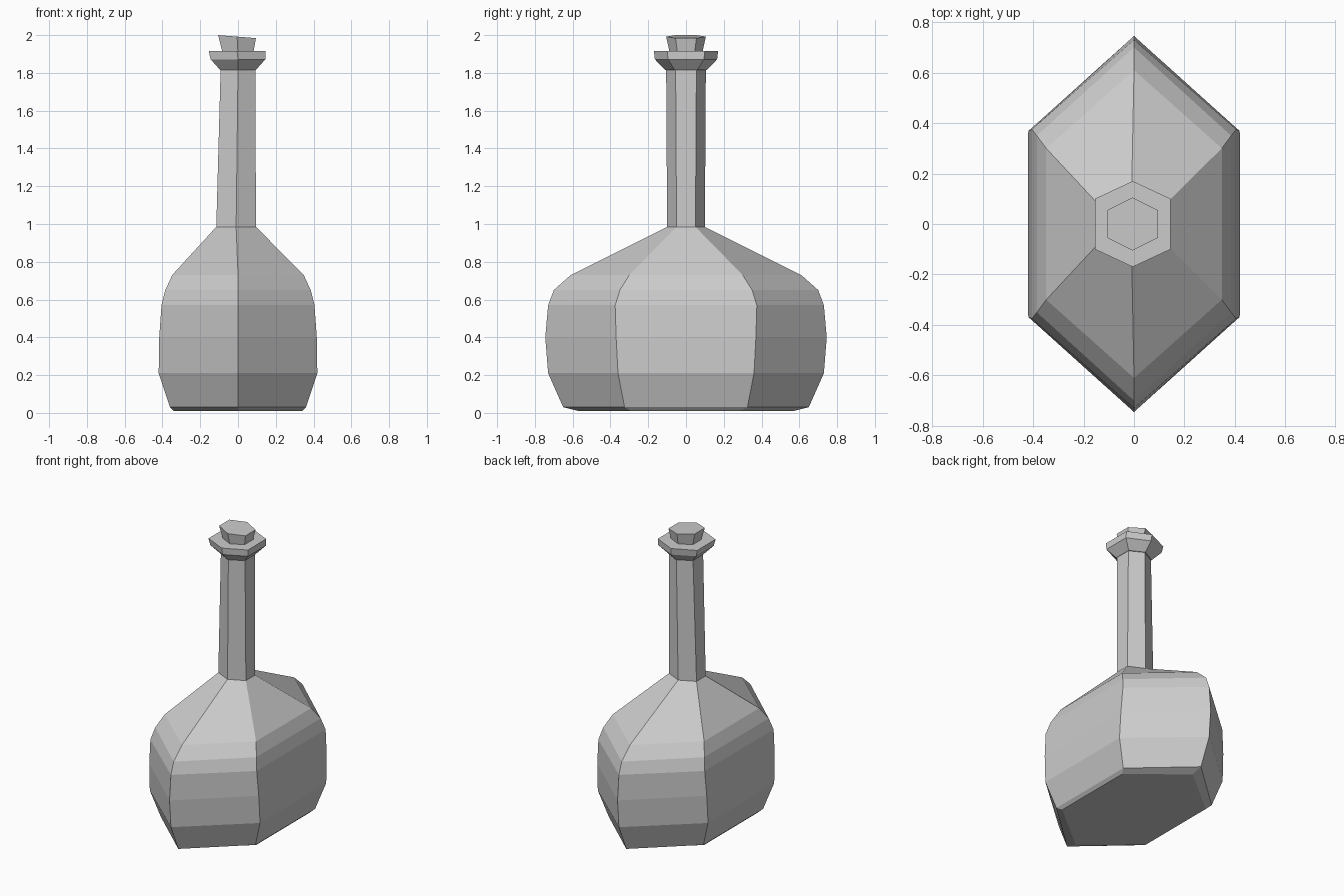
import bpy
import bmesh

cube = bpy.data.objects.get("Cube")
if cube:
    bpy.data.objects.remove(cube, do_unlink=True)

glass = bpy.data.materials.new("pale grey")
glass.use_nodes = True
grey = (0.6, 0.6, 0.6, 1)
glass.diffuse_color = grey
glass.node_tree.nodes["Principled BSDF"].inputs["Base Color"].default_value = grey


def hex_loft(name, rings):
    """Six-sided loft; ring = z, half width, point depth, corner depth, centre x, tilt."""
    bm = bmesh.new()
    loops = []
    for z, w, point, corner, cx, tilt in rings:
        outline = [(0, -point), (w, -corner), (w, corner),
                   (0, point), (-w, corner), (-w, -corner)]
        loops.append([bm.verts.new((cx + x, y, z + tilt * x)) for x, y in outline])
    for low, high in zip(loops, loops[1:]):
        for i in range(6):
            j = (i + 1) % 6
            bm.faces.new((low[i], low[j], high[j], high[i]))
    bm.faces.new(loops[0][::-1])
    bm.faces.new(loops[-1])
    mesh = bpy.data.meshes.new(name)
    bm.to_mesh(mesh)
    bm.free()
    mesh.materials.append(glass)
    obj = bpy.data.objects.new(name, mesh)
    bpy.context.collection.objects.link(obj)
    return obj


# Wide flattened belly, shoulders and long neck
hex_loft("bottle_body", [
    (0.01, 0.34, 0.57, 0.29, 0, 0),
    (0.03, 0.36, 0.65, 0.325, 0, 0),
    (0.21, 0.42, 0.73, 0.36, 0, 0),
    (0.40, 0.417, 0.745, 0.37, 0, 0),
    (0.57, 0.405, 0.73, 0.375, 0, 0),
    (0.65, 0.385, 0.70, 0.35, 0, 0),
    (0.73, 0.348, 0.61, 0.30, 0, 0),
    (0.985, 0.105, 0.10, 0.05, -0.01, 0),
    (1.82, 0.092, 0.105, 0.055, 0, 0),
])

# Flared rim
hex_loft("bottle_lip", [
    (1.815, 0.094, 0.11, 0.06, 0, 0),
    (1.872, 0.145, 0.165, 0.095, 0, 0),
    (1.917, 0.15, 0.17, 0.10, -0.005, 0),
])

# Tapered stopper, slightly tilted
hex_loft("stopper", [
    (1.90, 0.08, 0.085, 0.045, 0, 0),
    (1.992, 0.1, 0.105, 0.055, -0.005, -0.08),
])
